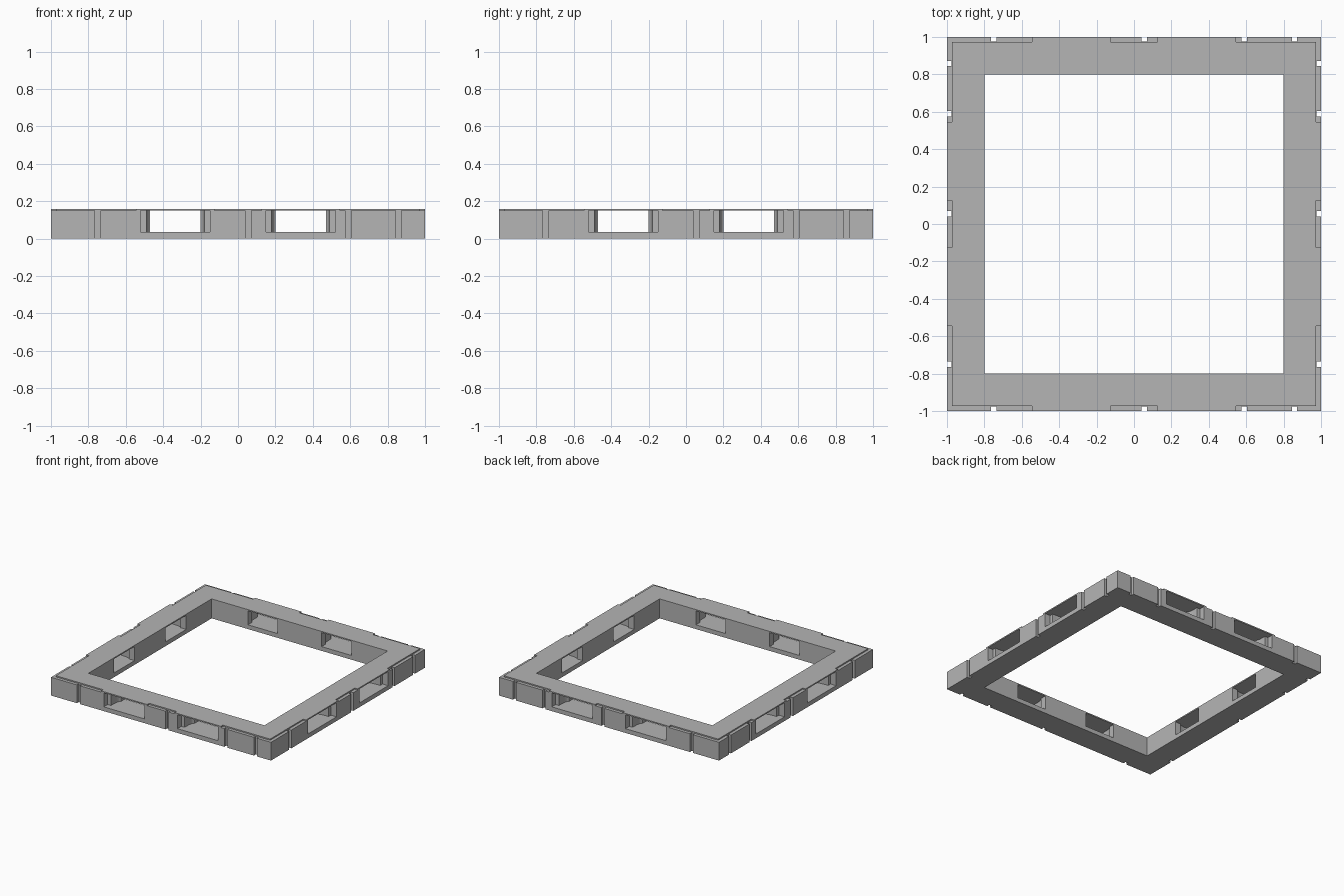
import bpy
import bmesh
from math import sin, cos, pi

if "Cube" in bpy.data.objects:
    bpy.data.objects.remove(bpy.data.objects["Cube"], do_unlink=True)

HEIGHT = 0.16
OPENING = 0.8
WINDOW_CENTRE = 0.335
FRONT, BACK, RIGHT, LEFT = range(4)

grey = bpy.data.materials.new("light grey")
grey.use_nodes = True
colour = (0.46, 0.46, 0.46, 1)
grey.diffuse_color = colour
grey.node_tree.nodes["Principled BSDF"].inputs["Base Color"].default_value = colour


def place(side, along, depth):
    """Turn a position along an edge and a depth into plan coordinates."""
    inward = 1 - depth
    return {FRONT: (along, -inward), BACK: (along, inward),
            RIGHT: (inward, along), LEFT: (-inward, along)}[side]


def prism(bm, outline, bottom, top):
    lower = [bm.verts.new((x, y, bottom)) for x, y in outline]
    upper = [bm.verts.new((x, y, top)) for x, y in outline]
    bm.faces.new(lower)
    bm.faces.new(upper)
    for i in range(len(outline)):
        j = (i + 1) % len(outline)
        bm.faces.new((lower[i], lower[j], upper[j], upper[i]))


def square(r):
    return [(-r, -r), (r, -r), (r, r), (-r, r)]


def edge_block(bm, side, start, end, depth, bottom, top):
    corners = [(start, -0.05), (end, -0.05), (end, depth), (start, depth)]
    prism(bm, [place(side, u, d) for u, d in corners], bottom, top)


def make_object(name, bm):
    bmesh.ops.recalc_face_normals(bm, faces=bm.faces)
    mesh = bpy.data.meshes.new(name)
    bm.to_mesh(mesh)
    bm.free()
    obj = bpy.data.objects.new(name, mesh)
    bpy.context.collection.objects.link(obj)
    mesh.materials.append(grey)
    return obj


def cut(target, bm):
    cutter = make_object("cutter", bm)
    cutter.hide_render = True
    mod = target.modifiers.new("cut", 'BOOLEAN')
    mod.operation = 'DIFFERENCE'
    mod.solver = 'EXACT'
    mod.object = cutter
    bpy.context.view_layer.objects.active = target
    bpy.ops.object.modifier_apply(modifier=mod.name)
    bpy.data.objects.remove(cutter, do_unlink=True)


# Square frame with a large central opening
bm = bmesh.new()
prism(bm, square(1), 0, HEIGHT)
frame = make_object("frame", bm)
bm = bmesh.new()
prism(bm, square(OPENING), -0.1, HEIGHT + 0.1)
cut(frame, bm)

# Connector slots: wide mouth, shoulder, then a curved throat
half = [(0.185, -0.05), (0.185, 0.05), (0.155, 0.05)]
half += [(0.135 + 0.02 * cos(a), 0.08 + 0.07 * sin(a))
         for a in (i * pi / 12 for i in range(7))]
half.append((0.135, 0.25))
slot = half + [(-u, d) for u, d in reversed(half)]
bm = bmesh.new()
for side in range(4):
    for centre in (-WINDOW_CENTRE, WINDOW_CENTRE):
        prism(bm, [place(side, centre + u, d) for u, d in slot], 0.035, 0.15)
cut(frame, bm)

# Lowered rim along the top edge, left high above the slots
for pair in ((FRONT, BACK), (RIGHT, LEFT)):
    bm = bmesh.new()
    for side in pair:
        for start, end in ((-1.1, -0.545), (-0.125, 0.125), (0.545, 1.1)):
            edge_block(bm, side, start, end, 0.026, 0.15, 0.2)
    cut(frame, bm)

# Vertical joints in the outer walls
bm = bmesh.new()
for side in range(4):
    for u in (-0.75, 0.055, 0.59, 0.858):
        edge_block(bm, side, u - 0.014, u + 0.014, 0.024, -0.1, 0.3)
cut(frame, bm)
